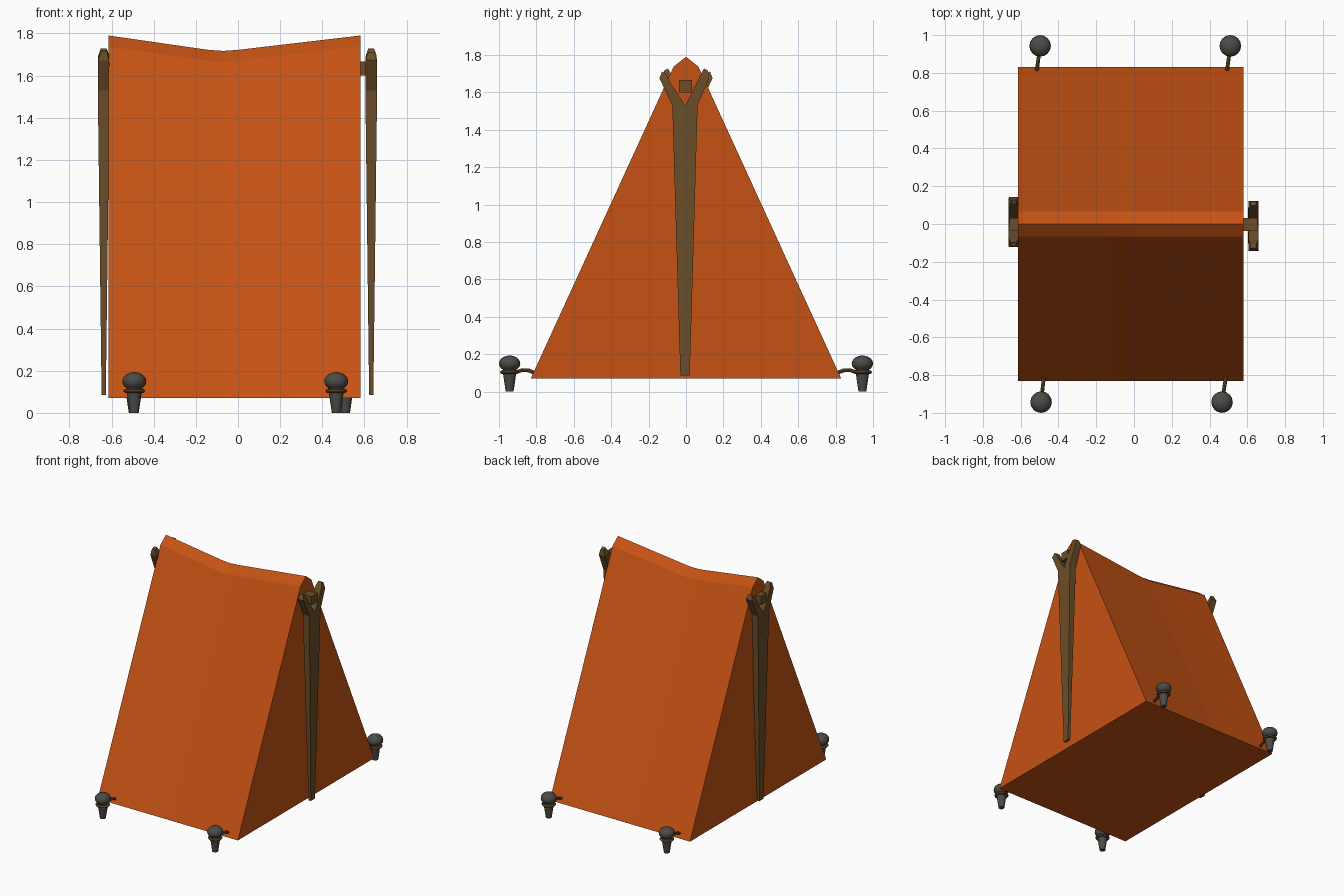
import bpy, bmesh, math
from mathutils import Vector

if "Cube" in bpy.data.objects:
    bpy.data.objects.remove(bpy.data.objects["Cube"])


def material(name, rgb):
    m = bpy.data.materials.new(name)
    m.diffuse_color = (*rgb, 1)
    m.use_nodes = True
    m.node_tree.nodes["Principled BSDF"].inputs["Base Color"].default_value = m.diffuse_color
    return m


ORANGE = material("canvas", (0.56, 0.085, 0.007))
BROWN = material("wood", (0.15, 0.075, 0.022))
GREY = material("iron", (0.07, 0.07, 0.065))


def finish(name, bm, mat, smooth=False):
    bmesh.ops.recalc_face_normals(bm, faces=bm.faces)
    me = bpy.data.meshes.new(name)
    bm.to_mesh(me)
    bm.free()
    ob = bpy.data.objects.new(name, me)
    bpy.context.collection.objects.link(ob)
    me.materials.append(mat)
    if smooth:
        bpy.ops.object.select_all(action='DESELECT')
        ob.select_set(True)
        bpy.context.view_layer.objects.active = ob
        bpy.ops.object.shade_smooth_by_angle(angle=math.radians(40))
    return ob


def loft(bm, rings, cap_start=True, cap_end=True):
    loops = [[bm.verts.new(p) for p in r] for r in rings]
    n = len(loops[0])
    for a, b in zip(loops, loops[1:]):
        for i in range(n):
            j = (i + 1) % n
            bm.faces.new((a[i], a[j], b[j], b[i]))
    if cap_start:
        bm.faces.new(loops[0][::-1])
    if cap_end:
        bm.faces.new(loops[-1])


# Tent canvas: one cross-section swept along x, ridge sagging in the middle
bm = bmesh.new()
rings = []
for x, sag in ((-0.615, 0), (-0.14, 0.068), (-0.07, 0.073), (0.0, 0.068), (0.58, 0)):
    rings.append([(x, -0.83, 0.07), (x, 0.83, 0.07), (x, 0.066, 1.738 - sag),
                  (x, 0, 1.79 - sag), (x, -0.066, 1.738 - sag)])
loft(bm, rings)
finish("tent_canvas", bm, ORANGE)


# Forked poles: tapered shaft plus two arms; the far one is turned half round
def section(p, q, t):
    return [(-t, *p), (t, *p), (t, *q), (-t, *q)]


def forked_pole(name, x, turn):
    bm = bmesh.new()
    loft(bm, [section((-0.03, 0.085), (0.02, 0.085), 0.010),
              section((-0.073, 1.53), (0.062, 1.53), 0.028)], cap_end=False)
    loft(bm, [section((-0.073, 1.53), (-0.004, 1.53), 0.028),
              section((-0.142, 1.675), (-0.085, 1.655), 0.026),
              section((-0.128, 1.712), (-0.108, 1.700), 0.014)], cap_start=False)
    loft(bm, [section((-0.004, 1.53), (0.062, 1.53), 0.028),
              section((0.078, 1.695), (0.122, 1.672), 0.026),
              section((0.097, 1.728), (0.118, 1.715), 0.014)], cap_start=False)
    bmesh.ops.remove_doubles(bm, verts=bm.verts, dist=0.0005)
    ob = finish(name, bm, BROWN)
    ob.location.x = x
    ob.rotation_euler.z = turn


forked_pole("right_forked_pole", 0.632, 0)
forked_pole("left_forked_pole", -0.637, math.pi)

# Ridge pole resting in the forks
bm = bmesh.new()
loft(bm, [[(x, -0.038, 1.60), (x, 0.032, 1.60), (x, 0.032, 1.667), (x, -0.038, 1.667)]
          for x in (-0.66, 0.655)])
finish("ridge_pole", bm, BROWN)


# Pegs: lathed spike and head, with a rope ring and a short guy rope
def lathe(name, profile, loc, mat, sides=16):
    bm = bmesh.new()
    loft(bm, [[(loc[0] + r * math.cos(2 * math.pi * k / sides),
                loc[1] + r * math.sin(2 * math.pi * k / sides), z)
               for k in range(sides)] for r, z in profile])
    finish(name, bm, mat, True)


def rope(name, points, radius):
    bm = bmesh.new()
    pts = [Vector(p) for p in points]
    side = Vector((0, 0, 1)).cross(pts[-1] - pts[0]).normalized()
    rings = []
    for i, p in enumerate(pts):
        d = (pts[min(i + 1, len(pts) - 1)] - pts[max(i - 1, 0)]).normalized()
        up = d.cross(side)
        rings.append([p + radius * (side * math.cos(a) + up * math.sin(a))
                      for a in (k * math.pi / 4 for k in range(8))])
    loft(bm, rings)
    finish(name, bm, BROWN, True)


SPIKE = [(0.021, 0.0), (0.038, 0.115)]
HEAD = [(0.030, 0.108)] + [(0.057 * math.cos(a), 0.150 + 0.043 * math.sin(a))
                           for a in (math.radians(d) for d in range(-55, 90, 18))]
RING = [(0.034, 0.094), (0.046, 0.096), (0.052, 0.104), (0.046, 0.112), (0.034, 0.114)]
for label, x, y, tip in (("front_left", -0.492, -0.943, -0.477),
                         ("front_right", 0.466, -0.943, 0.487),
                         ("back_left", -0.497, 0.943, -0.515),
                         ("back_right", 0.510, 0.943, 0.492)):
    s = math.copysign(1, y)
    lathe(label + "_peg_spike", SPIKE, (x, y), GREY)
    lathe(label + "_peg_head", HEAD, (x, y), GREY)
    lathe(label + "_rope_ring", RING, (x, y), BROWN)
    rope(label + "_guy_rope", [(x + (tip - x) * t, y - s * 0.135 * t, z)
                               for t, z in ((0.28, 0.105), (0.5, 0.115),
                                            (0.75, 0.113), (1.0, 0.100))], 0.010)
